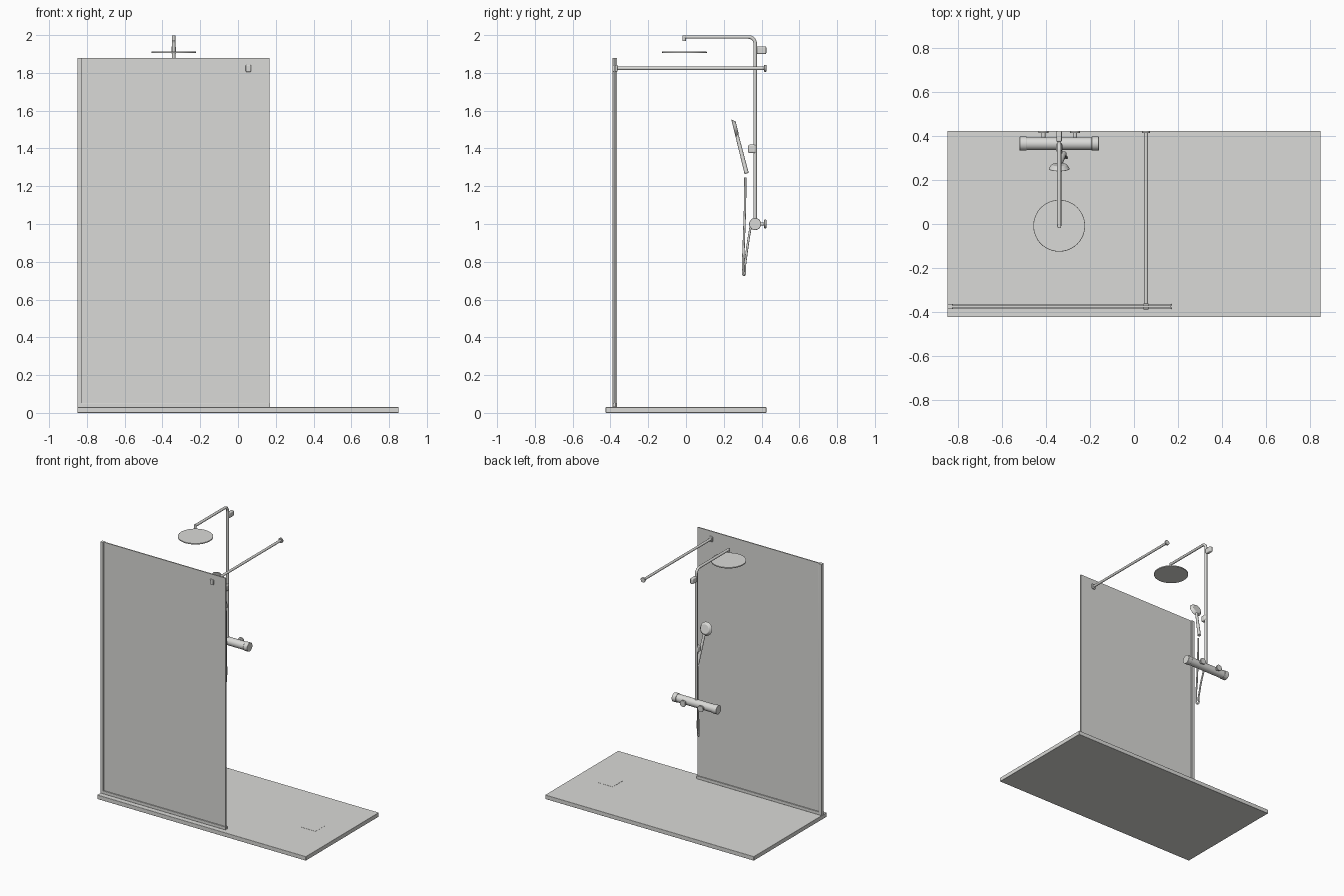
import bpy, math
from mathutils import Vector

if "Cube" in bpy.data.objects:
    bpy.data.objects.remove(bpy.data.objects["Cube"])


def material(name, c):
    m = bpy.data.materials.new(name)
    m.diffuse_color = (*c, 1)
    m.use_nodes = True
    m.node_tree.nodes["Principled BSDF"].inputs["Base Color"].default_value = m.diffuse_color
    return m


GREY = material("light_grey", (0.7, 0.7, 0.68))


def finish(o, name, bevel=0):
    o.name = name
    o.data.materials.clear()
    o.data.materials.append(GREY)
    if bevel:
        b = o.modifiers.new("bevel", 'BEVEL')
        b.width = bevel
        b.segments = 3
    bpy.ops.object.select_all(action='DESELECT')
    o.select_set(True)
    bpy.context.view_layer.objects.active = o
    bpy.ops.object.shade_smooth_by_angle(angle=math.radians(35))
    return o


def box(name, lo, hi, bevel=0):
    lo, hi = Vector(lo), Vector(hi)
    bpy.ops.mesh.primitive_cube_add(size=1, location=(lo + hi) / 2)
    o = bpy.context.object
    o.scale = hi - lo
    bpy.ops.object.transform_apply(location=False, rotation=False, scale=True)
    return finish(o, name, bevel)


def rod(name, a, b, r1, r2=None, bevel=0, n=32):
    """Cylinder or cone from point a to point b."""
    a, b = Vector(a), Vector(b)
    bpy.ops.mesh.primitive_cone_add(vertices=n, radius1=r1, radius2=r1 if r2 is None else r2,
                                    depth=(b - a).length, location=(a + b) / 2)
    o = bpy.context.object
    o.rotation_euler = (b - a).to_track_quat('Z', 'Y').to_euler()
    return finish(o, name, bevel)


def tube(name, pts, r, smooth=False):
    cu = bpy.data.curves.new(name, 'CURVE')
    cu.dimensions = '3D'
    cu.bevel_depth = r
    cu.bevel_resolution = 5
    cu.use_fill_caps = True
    if smooth:
        s = cu.splines.new('BEZIER')
        s.bezier_points.add(len(pts) - 1)
        for p, c in zip(s.bezier_points, pts):
            p.co = c
            p.handle_left_type = p.handle_right_type = 'AUTO'
    else:
        s = cu.splines.new('POLY')
        s.points.add(len(pts) - 1)
        for p, c in zip(s.points, pts):
            p.co = (*c, 1)
    o = bpy.data.objects.new(name, cu)
    bpy.context.collection.objects.link(o)
    bpy.ops.object.select_all(action='DESELECT')
    o.select_set(True)
    bpy.context.view_layer.objects.active = o
    bpy.ops.object.convert(target='MESH')
    return finish(bpy.context.object, name)


# tray with flush drain cover
box("shower_tray", (-.85, -.425, 0), (.85, .425, .03), .002)
box("drain_cover", (.552, -.062, .025), (.676, .064, .031))

# fixed glass screen with its wall and floor profiles
GY = -.376
box("glass_panel", (-.835, GY - .004, .035), (.166, GY + .004, 1.88))
box("wall_profile", (-.85, GY - .012, .03), (-.826, GY + .012, 1.88), .001)
for side, y in (("front", GY - .012), ("back", GY + .004)):
    box(f"floor_profile_{side}", (-.84, y, .03), (.17, y + .008, .052), .001)

# stabilising bar from the glass to the wall
BX, BZ = .055, 1.824
rod("support_bar", (BX, GY, BZ), (BX, .42, BZ), .009)
rod("bar_wall_flange", (BX, .414, BZ), (BX, .425, BZ), .018, bevel=.002)
box("bar_glass_clamp", (BX - .014, GY - .013, BZ - .019), (BX + .014, GY + .013, BZ + .019), .005)

# riser pipe, bent into the overhead arm
X, Y = -.341, .366
R = .035
bend = [(X, Y - R + R * math.cos(a), 1.99 - R + R * math.sin(a))
        for a in (math.pi / 2 * i / 10 for i in range(11))]
tube("riser_and_arm", [(X, Y, 1.0)] + bend + [(X, -.01, 1.99)], .0095)
rod("arm_outlet", (X, -.01, 1.968), (X, -.01, 1.9985), .009, bevel=.002)
box("riser_wall_bracket", (X - .012, .374, 1.9), (X + .012, .425, 1.94), .006)

# overhead rain head
rod("rain_head", (X, -.008, 1.905), (X, -.008, 1.913), .118, bevel=.002, n=64)

# mixer valve with end knobs and wall connections
rod("mixer_body", (X - .15, Y, 1), (X + .15, Y, 1), .029)
for s, side in ((-1, "left"), (1, "right")):
    rod(f"mixer_knob_{side}", (X + s * .148, Y, 1), (X + s * .181, Y, 1), .032, bevel=.003)
    cx = X + s * .072
    rod(f"mixer_stem_{side}", (cx, Y, 1), (cx, .42, 1), .009)
    rod(f"mixer_flange_{side}", (cx, .414, 1), (cx, .425, 1), .023, bevel=.002)

# hand shower: tilted head, tapered handle and holder on the riser
head = Vector((X, .260, 1.508))
foot = Vector((-.318, .321, 1.268))
along = (head - foot).normalized()
face = Vector((0, -along.z, along.y)).normalized()
rod("hand_shower_head", head - face * .011, head + face * .009, .034, .049, bevel=.003, n=48)
rod("hand_shower_handle", foot, head - along * .03, .0115, .009, bevel=.002)
box("hand_shower_holder", (X - .014, .329, 1.375), (X + .014, .37, 1.42), .008)

# hose hanging in a loop from the handle down and back up to the mixer
tube("hose", [(-.316, .314, 1.245), (-.314, .312, 1.08), (-.31, .306, .9),
              (-.308, .303, .76), (-.314, .306, .73), (-.32, .312, .78),
              (-.33, .328, .9), (X, .342, .985)], .006, smooth=True)
